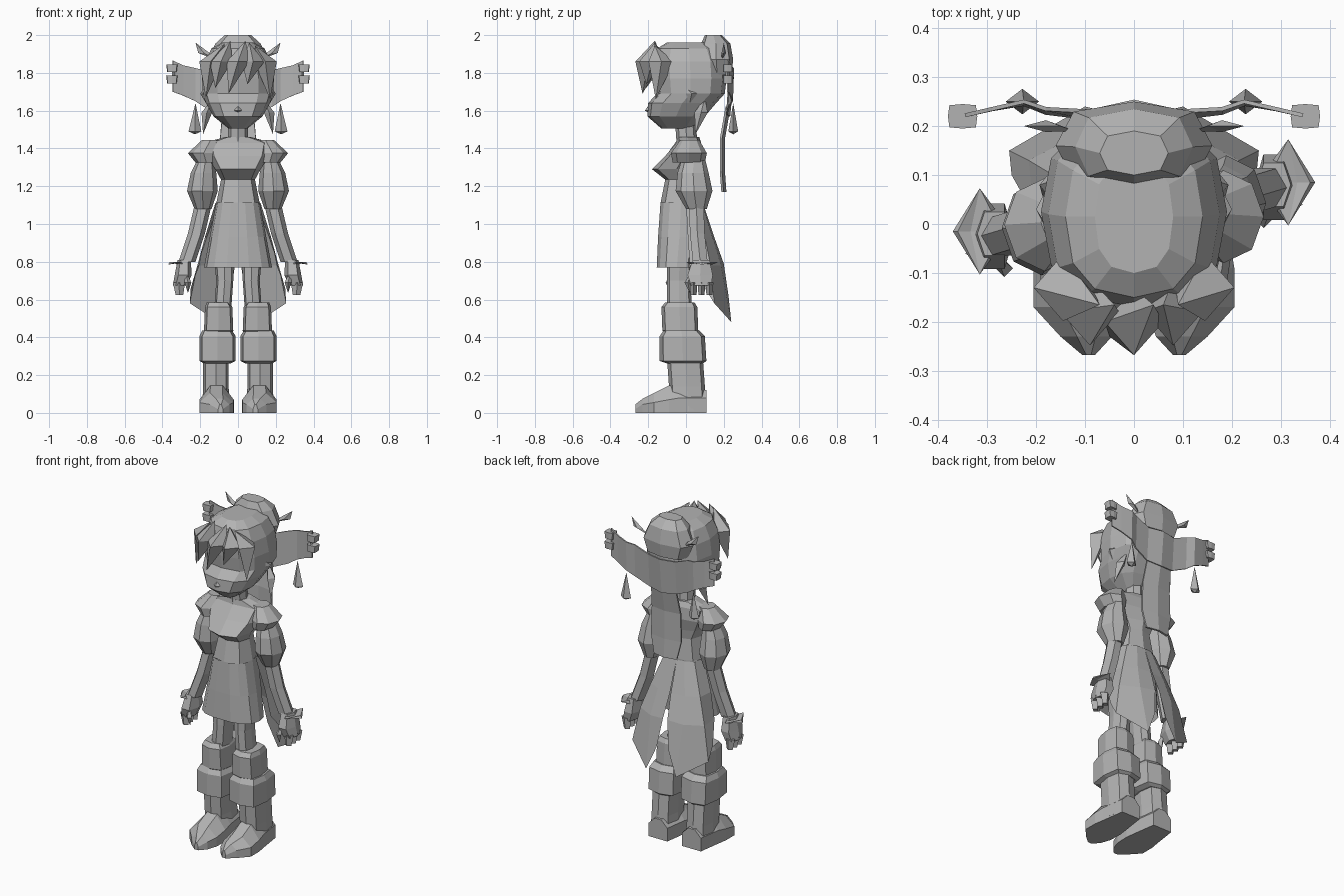
import bpy
import bmesh
import math

GREY = bpy.data.materials.new("plain grey")
GREY.diffuse_color = (0.45, 0.45, 0.45, 1)


def make(name, verts, faces, thick=0):
    me = bpy.data.meshes.new(name)
    me.from_pydata([tuple(v) for v in verts], [], faces)
    me.materials.append(GREY)
    ob = bpy.data.objects.new(name, me)
    bpy.context.collection.objects.link(ob)
    if thick:
        m = ob.modifiers.new("thickness", 'SOLIDIFY')
        m.thickness = thick
        m.offset = 0
    return ob


def skin(name, sections, closed=True, caps=True, thick=0):
    """Join equal-length point rows into a surface, first row at the top."""
    n = len(sections[0])
    verts = [p for s in sections for p in s]
    faces = []
    for i in range(len(sections) - 1):
        for j in range(n if closed else n - 1):
            k = (j + 1) % n
            a, b = i * n, (i + 1) * n
            faces.append((a + j, b + j, b + k, a + k))
    if closed and caps:
        faces.append(tuple(range(n)))
        faces.append(tuple(reversed(range(len(verts) - n, len(verts)))))
    return make(name, verts, faces, thick)


def ring(x0, x1, y0, y1, z, n=8, p=1.0):
    """Horizontal ring filling the given bounds; p below 1 squares it off."""
    pts = []
    for i in range(n):
        a = 2 * math.pi * i / n
        c, s = math.cos(a), math.sin(a)
        c = math.copysign(abs(c) ** p, c) if abs(c) > 1e-6 else 0
        s = math.copysign(abs(s) ** p, s) if abs(s) > 1e-6 else 0
        pts.append(((x0 + x1) / 2 + (x1 - x0) / 2 * c,
                    (y0 + y1) / 2 + (y1 - y0) / 2 * s, z))
    return pts


def loft(name, rows, n=8, p=1.0, side=1, dy=0, caps=True):
    """rows: (x0, x1, y0, y1, z)"""
    secs = []
    for x0, x1, y0, y1, z in rows:
        if side < 0:
            x0, x1 = -x1, -x0
        secs.append(ring(x0, x1, y0 + dy, y1 + dy, z, n, p))
    return skin(name, secs, caps=caps)


def spike(name, a, m, b, rx, ry):
    """Four-sided lock or gem: pointed at a and b, widest at m."""
    mx, my, mz = m
    verts = [a, (mx + rx, my, mz), (mx, my + ry, mz), (mx - rx, my, mz), (mx, my - ry, mz), b]
    faces = []
    for i in range(1, 5):
        j = i % 4 + 1
        faces += [(0, i, j), (5, j, i)]
    return make(name, verts, faces)


# Head, face and crown
loft("head", [(-.08, .08, -.1, .13, 1.962), (-.14, .14, -.15, .18, 1.93),
              (-.175, .175, -.17, .21, 1.86), (-.19, .19, -.165, .215, 1.77),
              (-.187, .187, -.155, .205, 1.69), (-.17, .17, -.2, .16, 1.64),
              (-.13, .13, -.205, .1, 1.57), (-.05, .05, -.13, .03, 1.505)], 12, .8)
spike("nose", (0, -.19, 1.64), (0, -.2, 1.60), (0, -.19, 1.585), .02, .018)

# Broad hair bun on the back of the crown
loft("hair_bun", [(-.07, .07, .1, .19, 2.0), (-.12, .12, .08, .235, 1.955),
                  (-.16, .16, .07, .25, 1.87), (-.13, .13, .09, .24, 1.79)], 8, .75)

# Fringe locks: x at root, x of bulge, y of bulge, x of tip, tip height
for i, (xa, xm, ym, xb, zb) in enumerate([
        (-.07, -.145, -.13, -.17, 1.67), (-.04, -.09, -.18, -.12, 1.72),
        (.04, 0, -.2, -.05, 1.69), (.06, .08, -.18, .05, 1.74),
        (.09, .145, -.13, .17, 1.66)]):
    spike("fringe_lock_%d" % i, (xa, -.165, 1.99 - abs(xa) * .5), (xm, ym, 1.86),
          (xb, ym - .03, zb), .06, .068)

# Neck and bodice
loft("neck", [(-.05, .05, -.06, .05, 1.57), (-.055, .055, -.05, .06, 1.43)], 8)
loft("bodice", [(-.07, .07, -.05, .07, 1.46), (-.18, .18, -.05, .08, 1.43),
                (-.165, .165, -.11, .09, 1.36), (-.12, .12, -.18, .08, 1.29),
                (-.09, .09, -.11, .07, 1.235), (-.115, .115, -.135, .085, 1.11)], 8, .75)

# Short skirt, open below
loft("skirt", [(-.115, .115, -.137, .085, 1.115), (-.15, .15, -.15, .08, .93),
               (-.18, .18, -.157, .06, .77)], 14, .75, caps=False)
loft("hips", [(-.11, .11, -.1, .06, 1.08), (-.13, .13, -.11, .05, .9), (-.11, .11, -.09, .03, .82)],
     8, .7)

# Headdress fan: mirrored columns of x, y, top, bottom
half = [(0, .25, 1.78, 1.57), (.09, .23, 1.78, 1.58), (.18, .235, 1.815, 1.62),
        (.225, .25, 1.825, 1.65), (.29, .235, 1.84, 1.68), (.345, .222, 1.865, 1.70)]
cols = [(-x, y, t, b) for x, y, t, b in half[:0:-1]] + half
skin("headdress_fan", [[(x, y, t) for x, y, t, b in cols],
                       [(x, y - .02 * max(0, 1 - abs(x) / .3), b) for x, y, t, b in cols]],
     closed=False, thick=.008)

# Ribbon hanging down the back
skin("back_ribbon", [[(-w, y - .01, z), (0, y + .005, z), (w, y - .01, z)] for w, y, z in
                     [(.08, .225, 1.62), (.095, .195, 1.45), (.1, .195, 1.28), (.075, .203, 1.17)]],
     closed=False, thick=.012)

for side, tag in ((-1, "left"), (1, "right")):
    def P(x, y, z):
        return (side * x, y, z)

    # Coat tail: rows from waist down, each running from side to back
    skin("coat_tail_" + tag, [[P(*v) for v in row] for row in (
        [(.12, 0, 1.11), (.1, .06, 1.11), (.05, .085, 1.11), (0, .09, 1.11)],
        [(.175, .01, .93), (.165, .1, .93), (.09, .14, .93), (.003, .15, .93)],
        [(.205, .02, .78), (.215, .13, .78), (.11, .185, .78), (.015, .2, .79)],
        [(.25, .1, .66), (.255, .15, .58), (.1, .24, .48), (.04, .225, .62)])], closed=False)

    # Headdress prongs, points and pendants
    for k, z in enumerate((1.745, 1.805)):
        loft("prong_%d_%s" % (k, tag), [(.32, .38, .195, .245, z + .04), (.325, .375, .195, .245, z)],
             8, .3, side)
    loft("prong_link_" + tag, [(.33, .35, .21, .23, 1.82), (.33, .35, .21, .23, 1.77)], 4, 1, side)
    spike("headdress_point_" + tag, P(.225, .2, 1.96), P(.18, .2, 1.905), P(.12, .19, 1.87), .03, .012)
    spike("pendant_" + tag, P(.225, .25, 1.64), P(.228, .25, 1.49), P(.228, .25, 1.475), .034, .026)

    # Side locks beside the neck
    spike("side_lock_" + tag, P(.13, .1, 1.67), P(.165, .08, 1.59), P(.185, .05, 1.475), .028, .035)
    spike("ear_" + tag, P(.18, .0, 1.72), P(.185, .03, 1.69), P(.17, .02, 1.64), .015, .03)

    # Shoulder flap and puffed sleeve
    dy = -.05 if side < 0 else 0
    loft("shoulder_flap_" + tag, [(.10, .19, -.03, .07, 1.445), (.10, .265, -.08, .11, 1.375),
                                  (.11, .225, -.07, .1, 1.325)], 8, 1, side, dy / 3)
    loft("puffed_sleeve_" + tag, [(.13, .21, -.02, .1, 1.35), (.115, .25, -.045, .12, 1.27),
                                  (.107, .27, -.055, .14, 1.175), (.14, .23, 0, .11, 1.08)],
         8, 1, side, dy)

    # Forearm, cuff and hand
    skin("forearm_" + tag, [ring(side * x - r, side * x + r, y - r + d, y + r + d, z, 6) for x, y, z, r, d in
                            [(.185, .055, 1.1, .045, dy), (.22, .06, .95, .045, dy * 1.4),
                             (.27, .075, .8, .045, dy * 2)]])
    hy = .085 + dy * 2
    spike("cuff_fin_" + tag, P(.37, hy, .785), P(.315, hy, .8), P(.25, hy, .76), .045, .088)
    loft("hand_" + tag, [(.25, .32, .03, .13, .81), (.245, .335, .0, .15, .73),
                         (.27, .345, .02, .14, .675)], 6, .8, side, dy * 2)
    for k in range(3):
        y = .04 + .042 * k
        loft("finger_%d_%s" % (k, tag), [(.28, .345, y - .021, y + .021, .69),
                                         (.29, .33, y - .016, y + .016, .625)], 4, .8, side, dy * 2)
    spike("thumb_" + tag, P(.28, hy - .05, .76), P(.265, hy - .075, .69), P(.265, hy - .065, .635), .018, .018)

    # Thigh, knee cuffs and boot shaft
    loft("thigh_" + tag, [(.02, .135, -.1, .04, .92), (.025, .115, -.1, .025, .7),
                          (.035, .125, -.1, .03, .56)], 8, .7, side)
    loft("knee_cuff_" + tag, [(.045, .165, -.11, .045, .585), (.03, .175, -.13, .06, .56),
                              (.025, .18, -.125, .065, .435), (.04, .16, -.11, .05, .42)], 8, .55, side)
    loft("boot_cuff_" + tag, [(.03, .19, -.12, .07, .435), (.012, .205, -.14, .1, .405),
                              (.012, .205, -.14, .108, .275), (.04, .18, -.1, .09, .262)], 8, .5, side)
    loft("boot_shaft_" + tag, [(.05, .185, -.1, .09, .28), (.05, .185, -.09, .1, .14),
                               (.04, .19, -.08, .108, .01)], 8, .6, side)

    # Boot foot, from heel to pointed toe: y, inner x, outer x, side height, ridge height
    secs = []
    for y, xi, xo, zs, zr in [(.108, .05, .175, .08, .12), (-.03, .03, .195, .08, .15),
                              (-.09, .022, .205, .07, .145), (-.17, .025, .205, .055, .105),
                              (-.23, .045, .15, .045, .075), (-.268, .08, .105, .02, .045)]:
        xm = (xi + xo) / 2
        w = (xo - xi) * .18
        secs.append([P(xi, y, 0), P(xi, y, zs), P(xm - w, y, zr), P(xm + w, y, zr),
                     P(xo, y, zs), P(xo, y, 0)])
    skin("boot_foot_" + tag, secs)

# Turn every closed surface outward
for ob in bpy.data.objects:
    bm = bmesh.new()
    bm.from_mesh(ob.data)
    bmesh.ops.recalc_face_normals(bm, faces=bm.faces)
    bm.to_mesh(ob.data)
    bm.free()
